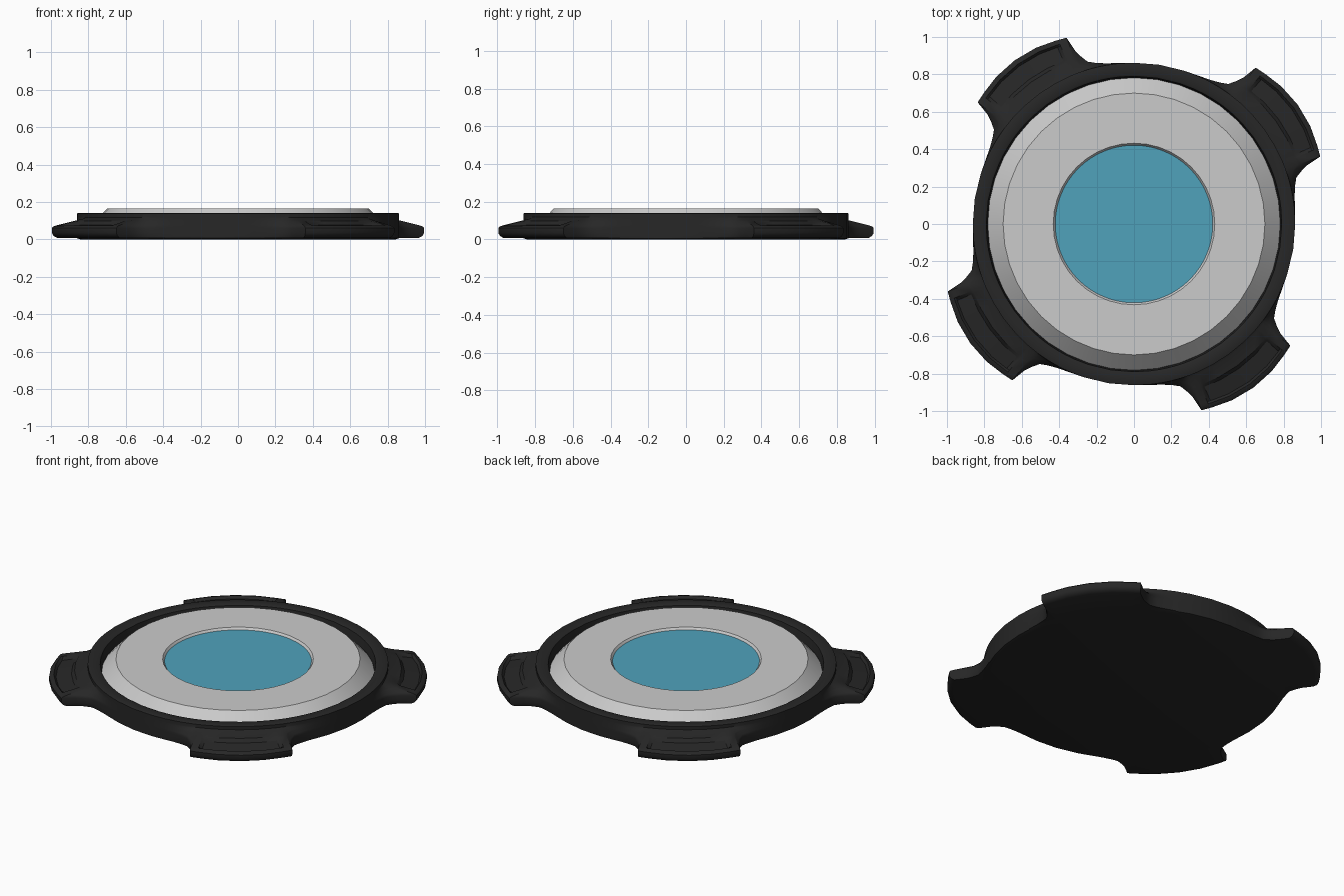
import bpy, bmesh
from math import sin, cos, radians

if "Cube" in bpy.data.objects:
    bpy.data.objects.remove(bpy.data.objects["Cube"])


def loft(name, rings, colour=None, angle=30):
    """Skin a closed list of rings; each ring is a profile of (r, z) at one angle."""
    bm = bmesh.new()
    cols = [[bm.verts.new((r * cos(a), r * sin(a), z)) for r, z in prof]
            for a, prof in rings]
    n = len(cols)
    for i in range(n):
        p, q = cols[i], cols[(i + 1) % n]
        for j in range(len(p) - 1):
            bm.faces.new((p[j], q[j], q[j + 1], p[j + 1]))
    bmesh.ops.remove_doubles(bm, verts=bm.verts, dist=1e-5)
    bmesh.ops.recalc_face_normals(bm, faces=bm.faces)
    me = bpy.data.meshes.new(name)
    bm.to_mesh(me)
    bm.free()
    ob = bpy.data.objects.new(name, me)
    bpy.context.collection.objects.link(ob)
    if colour:
        mat = bpy.data.materials.new(name + "_colour")
        mat.diffuse_color = (*colour, 1)
        mat.use_nodes = True
        mat.node_tree.nodes["Principled BSDF"].inputs["Base Color"].default_value = mat.diffuse_color
        me.materials.append(mat)
    bpy.ops.object.select_all(action='DESELECT')
    ob.select_set(True)
    bpy.context.view_layer.objects.active = ob
    bpy.ops.object.shade_smooth_by_angle(angle=radians(angle))
    return ob


def lathe(name, profile, sides, colour=None, angle=30):
    return loft(name, [(radians(360 * i / sides), profile) for i in range(sides)],
                colour, angle)


# Base: round body whose rim flares into four sloping tabs with sunken panels
R = 0.862


def base_profile(out, sunk):
    tab = out > 0.92
    span = out - R
    prof = [(0, 0), (R - 0.02, 0), (R, 0.006)]
    prof += [(out - 0.15 * span, 0.008), (out - 0.05 * span, 0.018),
             (out, 0.035), (out, 0.06), (out - 0.04 * span, 0.068)]
    for t, inside in ((0.88, 0), (0.82, 1), (0.42, 1), (0.34, 0), (0.05, 0)):
        z = 0.115 - 0.047 * t - (0.018 if sunk and inside else 0)
        prof.append((R + span * t, z))
    prof += [(R, 0.118), (R, 0.138), (R - 0.004, 0.14), (0.80, 0.14),
             (0.79, 0.135), (0.782, 0.08), (0, 0.08)]
    return prof


# (offset from tab centre in degrees, outer radius, panel sunk)
half = [(45, R, 0), (36, R, 0), (30, 0.865, 0), (26, 0.872, 0), (22.5, 0.886, 0),
        (20, 0.903, 0), (18.2, 0.945, 0), (17.2, 0.98, 0), (16.1, 1.059, 0),
        (13.6, 1.064, 0), (12.6, 1.066, 1), (7, 1.078, 1)]
quarter = ([(-a, r, s) for a, r, s in half] + [(0, 1.083, 1)]
           + [(a, r, s) for a, r, s in reversed(half[1:])])
rings = [(radians(36 + 90 * k + a), base_profile(r, s))
         for k in range(4) for a, r, s in quarter]
loft("base", rings, (0.02, 0.02, 0.02), 35)

# Raised plate with a bevelled edge and a shallow central well
lathe("plate", [(0.782, 0.08), (0.70, 0.165), (0.432, 0.165), (0.42, 0.148)], 40)

# Coloured disc set in the well
lathe("centre_disc", [(0.421, 0.152), (0, 0.152)], 64, (0.08, 0.36, 0.5))
